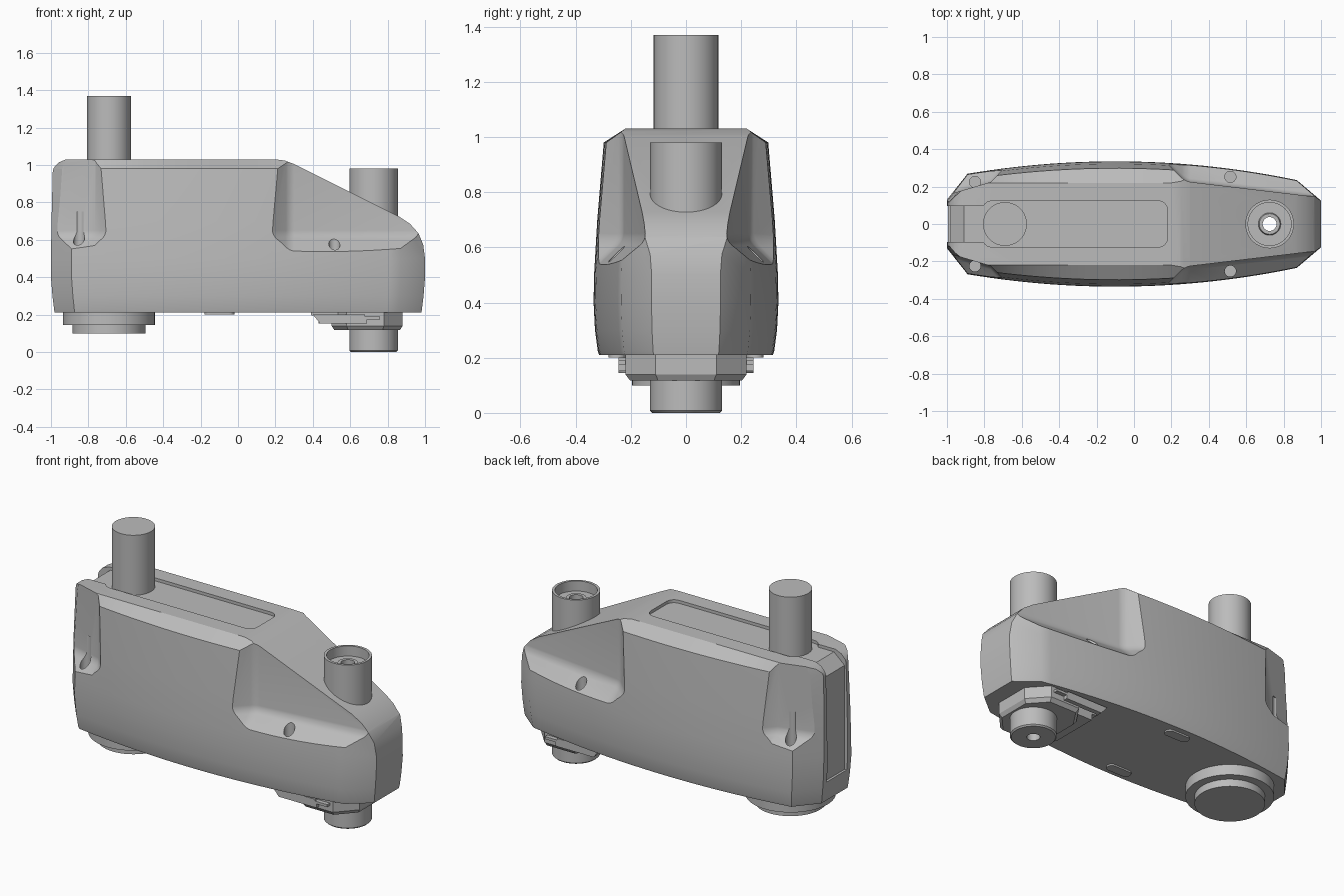
import bpy, bmesh, math

cube = bpy.data.objects.get("Cube")
if cube:
    bpy.data.objects.remove(cube, do_unlink=True)

grey = bpy.data.materials.new("plain grey")
grey.use_nodes = True
GREY = (0.5, 0.5, 0.5, 1)
grey.diffuse_color = GREY
grey.node_tree.nodes["Principled BSDF"].inputs["Base Color"].default_value = GREY


def finish(name, bm):
    bmesh.ops.recalc_face_normals(bm, faces=bm.faces)
    mesh = bpy.data.meshes.new(name)
    bm.to_mesh(mesh)
    bm.free()
    ob = bpy.data.objects.new(name, mesh)
    bpy.context.collection.objects.link(ob)
    mesh.materials.append(grey)
    return ob


def loft(name, rings):
    """Solid through a stack of closed rings with equal point counts."""
    bm = bmesh.new()
    loops = [[bm.verts.new(p) for p in ring] for ring in rings]
    for a, b in zip(loops, loops[1:]):
        for i in range(len(a)):
            j = (i + 1) % len(a)
            bm.faces.new((a[i], a[j], b[j], b[i]))
    bm.faces.new(loops[0])
    bm.faces.new(loops[-1])
    return finish(name, bm)


def slab(name, outline, z0, z1):
    return loft(name, [[(x, y, z) for x, y in outline] for z in (z0, z1)])


def side_prism(name, profile, half):
    return loft(name, [[(x, y, z) for x, z in profile] for y in (-half, half)])


def lathe(name, profile, x, y=0, steps=64):
    """Turn a closed (radius, z) profile around a vertical axis."""
    bm = bmesh.new()
    cols = []
    for k in range(steps):
        a = 2 * math.pi * k / steps
        cols.append([bm.verts.new((x + r * math.cos(a), y + r * math.sin(a), z)) for r, z in profile])
    n = len(profile)
    for k in range(steps):
        a, b = cols[k], cols[(k + 1) % steps]
        for i in range(n):
            j = (i + 1) % n
            bm.faces.new((a[i], a[j], b[j], b[i]))
    bmesh.ops.remove_doubles(bm, verts=bm.verts, dist=1e-5)
    return finish(name, bm)


def disc(name, x, y, r, z0, z1, steps=64):
    ring = [(x + r * math.cos(2 * math.pi * k / steps), y + r * math.sin(2 * math.pi * k / steps))
            for k in range(steps)]
    return slab(name, ring, z0, z1)


def rounded_rect(x0, x1, half, r, steps=6):
    pts = []
    for cx, cy, start in ((x1 - r, half - r, 0), (x0 + r, half - r, 90),
                          (x0 + r, r - half, 180), (x1 - r, r - half, 270)):
        for k in range(steps + 1):
            a = math.radians(start + 90 * k / steps)
            pts.append((cx + r * math.cos(a), cy + r * math.sin(a)))
    return pts


def apply_mod(ob, kind, **settings):
    mod = ob.modifiers.new(kind, kind)
    for key, value in settings.items():
        setattr(mod, key, value)
    bpy.context.view_layer.objects.active = ob
    bpy.ops.object.modifier_apply(modifier=mod.name)


def combine(ob, tool, operation="DIFFERENCE"):
    apply_mod(ob, "BOOLEAN", operation=operation, object=tool, solver="EXACT")
    bpy.data.objects.remove(tool, do_unlink=True)


def smooth(ob, angle=30):
    bpy.ops.object.select_all(action="DESELECT")
    ob.select_set(True)
    bpy.context.view_layer.objects.active = ob
    bpy.ops.object.shade_smooth_by_angle(angle=math.radians(angle))


# Housing: bowed plan outline stacked through heights
STEPS = 28
half = [(-1, 0.13)]
for k in range(STEPS + 1):
    x = -0.89 + 1.76 * k / STEPS
    half.append((x, 0.335 - 0.1 * ((x + 0.1) / 0.97) ** 2))
half.append((1, 0.125))
plan = half + [(x, -y) for x, y in reversed(half)]

levels = [(0.21, 0.98, 0.94, 1), (0.225, 0.983, 0.955, 1), (0.3, 0.992, 0.985, 1),
          (0.4, 1, 1, 1), (0.5, 1, 0.995, 1), (0.7, 0.997, 0.96, 1),
          (0.98, 0.99, 0.89, 1), (1.03, 0.99, 0.89, 0.22)]
housing = loft("housing", [[(x * sx, max(-lim, min(lim, y * sy)), z) for x, y in plan]
                           for z, sx, sy, lim in levels])

# Side silhouette: rounded back corner, sloping nose
side = [(-1.1, 0.1), (-1.1, 0.6), (-0.997, 0.94), (-0.985, 0.985), (-0.96, 1.013),
        (-0.92, 1.03), (-0.9, 1.04), (0.19, 1.04), (0.2, 1.03), (0.25, 1.024), (0.3, 1.005),
        (0.86, 0.725), (0.92, 0.685), (0.965, 0.635), (0.99, 0.575), (1.0, 0.5),
        (1.1, 0.4), (1.1, 0.1)]
combine(housing, side_prism("silhouette", side, 0.6), "INTERSECT")

# Corner pockets with sloping floors, and their screw holes
for s in (-1, 1):
    for d, walls in ((1, [(0.16, 0.34), (0.275, 0.228), (1.1, 0.13)]),
                     (-1, [(-0.655, 0.34), (-0.765, 0.225), (-1.1, 0.125)])):
        end = walls[-1][0]
        outer = [(end, 0.7), (walls[0][0], 0.7)]
        floor = [(x + (0.02 * d if i == 0 else 0), y + 0.11) for i, (x, y) in enumerate(walls)]
        pocket = loft("pocket", [[(x, s * y, z) for x, y in ring + outer]
                                 for ring, z in ((floor, 0.52), (walls, 0.625), (walls, 1.3))])
        apply_mod(pocket, "BEVEL", width=0.025, segments=4, limit_method="ANGLE")
        combine(housing, pocket)
    for x, y in ((-0.85, 0.225), (0.515, 0.252)):
        combine(housing, disc("screw_hole", x, s * y, 0.03, 0.5, 0.75, 24))

# Top tray and the channel running down the back end
combine(housing, slab("tray", rounded_rect(-0.81, 0.18, 0.123, 0.05), 1.012, 1.2))
channel = [(-1.1, 0.33), (-0.98, 0.33), (-0.98, 0.95), (-0.91, 1.012), (-0.75, 1.012),
           (-0.75, 1.2), (-1.1, 1.2)]
combine(housing, side_prism("channel", channel, 0.095))
combine(housing, disc("shaft_bore", 0.725, 0, 0.1, 0.1, 1.2))
smooth(housing)

# Solid post at the back
smooth(disc("back_post", -0.69, 0, 0.117, 0.9, 1.37))

# Hollow shaft through the nose, with a cupped top
smooth(lathe("nose_shaft", [(0.037, 0), (0.122, 0), (0.13, 0.008), (0.13, 0.98), (0.115, 0.98),
                            (0.115, 0.92), (0.06, 0.92), (0.055, 0.935), (0.037, 0.935)], 0.725))

# Stepped round base under the back
smooth(lathe("back_base", [(0, 0.1), (0.195, 0.1), (0.195, 0.145), (0.245, 0.145),
                           (0.245, 0.23), (0, 0.23)], -0.69))

# Faceted collar under the nose, bored for the shaft
collar_plan = [(0.5, 0.1), (0.58, 0.22), (0.78, 0.22), (0.88, 0.11)]
collar_plan += [(x, -y) for x, y in reversed(collar_plan)]
collar = loft("nose_collar", [[(0.7 + (x - 0.7) * k, y * k, z) for x, y in collar_plan]
                              for z, k in ((0.117, 0.92), (0.14, 1), (0.22, 1))])
combine(collar, disc("collar_bore", 0.725, 0, 0.1, 0.05, 0.3))

# Clip plate, side clips and small oval pads
side_prism("clip_plate", [(0.39, 0.215), (0.39, 0.197), (0.43, 0.19), (0.43, 0.152),
                          (0.56, 0.152), (0.56, 0.215)], 0.15)
clip = [(0.4, 0.2), (0.44, 0.152), (0.69, 0.152), (0.69, 0.175), (0.76, 0.175),
        (0.76, 0.19), (0.68, 0.19), (0.68, 0.2)]
for s, word in ((-1, "right"), (1, "left")):
    loft(word + "_clip", [[(x, s * y, z) for x, z in clip] for y in (0.215, 0.245)])
    pad = [(x, y + s * 0.25) for x, y in rounded_rect(-0.18, -0.02, 0.03, 0.028)]
    slab(word + "_pad", pad, 0.2, 0.22)
